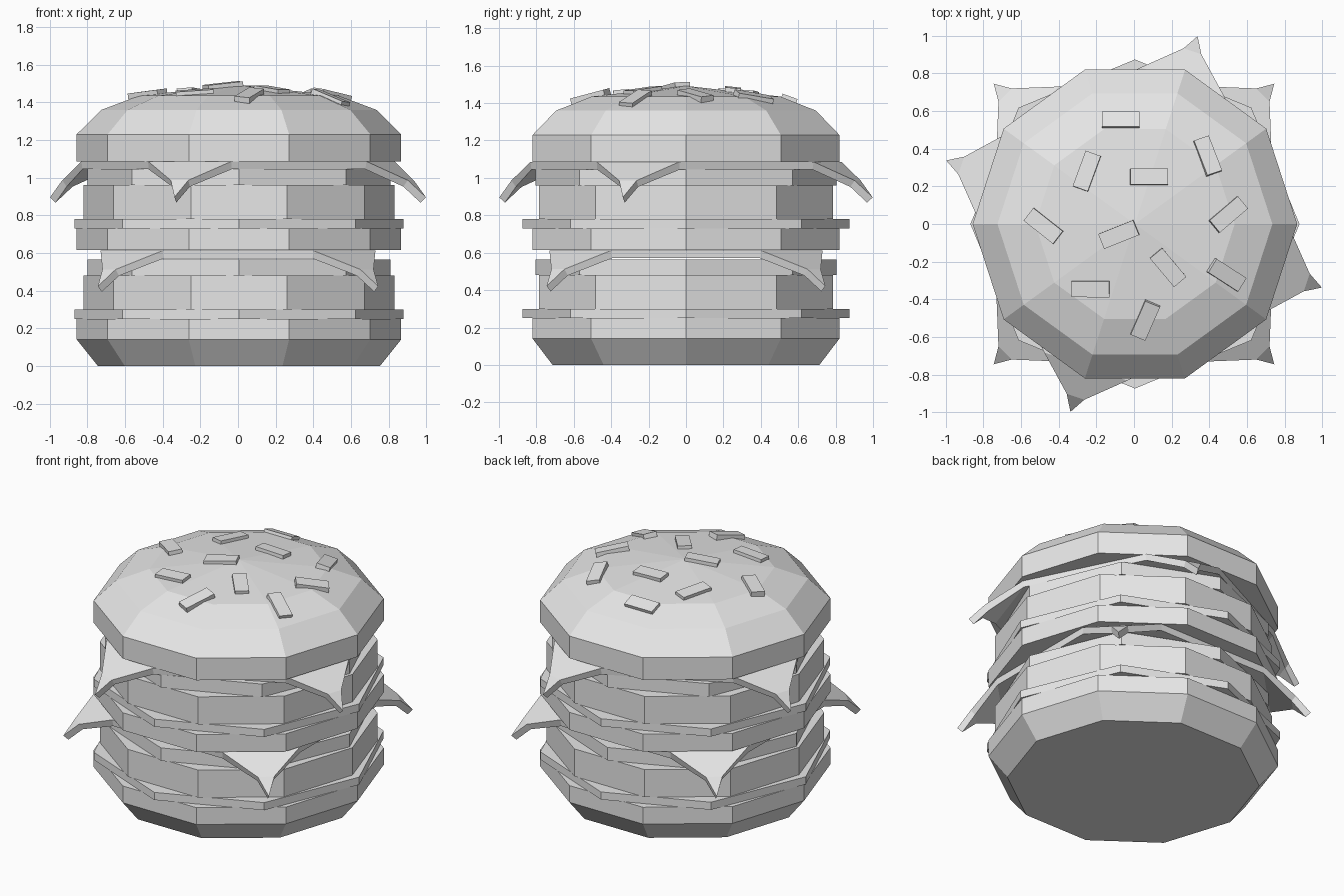
import bpy
import bmesh
import math
from mathutils import Matrix, Vector

cube = bpy.data.objects.get("Cube")
if cube:
    bpy.data.objects.remove(cube, do_unlink=True)

GREY = (0.8, 0.8, 0.8, 1)
mat = bpy.data.materials.new("light_grey")
mat.use_nodes = True
mat.diffuse_color = GREY
mat.node_tree.nodes["Principled BSDF"].inputs["Base Color"].default_value = GREY


def add_object(name, bm):
    bmesh.ops.recalc_face_normals(bm, faces=bm.faces)
    mesh = bpy.data.meshes.new(name)
    bm.to_mesh(mesh)
    bm.free()
    mesh.materials.append(mat)
    obj = bpy.data.objects.new(name, mesh)
    bpy.context.collection.objects.link(obj)
    return obj


def lathe(name, profile, sides=10, apex=None):
    """Stack of polygon rings (radius, z), closed by caps or an apex fan."""
    bm = bmesh.new()
    rings = []
    for r, z in profile:
        rings.append([bm.verts.new((0.005 + r * math.cos(math.tau * i / sides),
                                    r * math.sin(math.tau * i / sides), z))
                      for i in range(sides)])
    for low, high in zip(rings, rings[1:]):
        for i in range(sides):
            j = (i + 1) % sides
            bm.faces.new((low[i], low[j], high[j], high[i]))
    bm.faces.new(rings[0])
    if apex is None:
        bm.faces.new(rings[-1])
    else:
        tip = bm.verts.new((0.005, 0, apex))
        for i in range(sides):
            bm.faces.new((rings[-1][i], rings[-1][(i + 1) % sides], tip))
    return add_object(name, bm)


def cheese(name, z, angle):
    """Square slice whose four corners fold down in two steps."""
    bm = bmesh.new()
    outline = []
    for k in range(4):
        rot = Matrix.Rotation(k * math.pi / 2 + angle, 3, 'Z')
        fold, bend, tip = [
            [bm.verts.new(rot @ Vector(p) + Vector((0, 0, z))) for p in row]
            for row in (((0.73, 0.4, 0), (0.4, 0.73, 0)),
                        ((0.72, 0.65, -0.1), (0.65, 0.72, -0.1)),
                        ((0.745, 0.745, -0.19),))]
        bm.faces.new((fold[0], bend[0], bend[1], fold[1]))
        bm.faces.new((bend[0], tip[0], bend[1]))
        outline += fold
    bm.faces.new(outline)
    obj = add_object(name, bm)
    solid = obj.modifiers.new("thickness", 'SOLIDIFY')
    solid.thickness = 0.042
    solid.offset = -1


# Buns
lathe("bottom_bun", [(0.75, 0), (0.862, 0.14), (0.862, 0.25)])
lathe("middle_bun", [(0.862, 0.615), (0.862, 0.73)])
DOME = [(0.862, 1.23), (0.73, 1.36), (0.53, 1.435)]
APEX = 1.492
lathe("top_bun", [(0.862, 1.085)] + DOME, apex=APEX)

# Fillings, repeated for the lower and upper half
for half, z in (("lower", 0.25), ("upper", 0.73)):
    lathe(half + "_lettuce", [(0.874, z), (0.874, z + 0.05)], sides=8)
    lathe(half + "_patty", [(0.825, z + 0.05), (0.825, z + 0.23)])
    lathe(half + "_tomato", [(0.805, z + 0.23), (0.805, z + 0.315)], sides=8)
cheese("lower_cheese", 0.612, 0)
cheese("upper_cheese", 1.086, math.radians(26.3))


# Sesame seeds lying on the dome
def dome_point(x, y):
    sector = math.pi / 5
    a = math.atan2(y, x) % sector - sector / 2
    r = math.hypot(x, y) * math.cos(a) / math.cos(sector / 2)
    steps = [(0, APEX)] + DOME[::-1]
    for (r0, z0), (r1, z1) in zip(steps, steps[1:]):
        if r <= r1:
            return Vector((x, y, z0 + (z1 - z0) * (r - r0) / (r1 - r0)))
    return Vector((x, y, DOME[0][1]))


SEEDS = [(-0.07, 0.55, 0), (-0.25, 0.28, 70), (0.08, 0.25, 0),
         (0.39, 0.36, -70), (0.5, 0.05, 40), (-0.48, -0.01, -38),
         (-0.08, -0.055, 22), (0.18, -0.23, -50), (0.49, -0.27, -32),
         (-0.23, -0.345, 0), (0.06, -0.51, 67)]
for n, (x, y, deg) in enumerate(SEEDS):
    e = 0.06
    dx = dome_point(x + e, y) - dome_point(x - e, y)
    dy = dome_point(x, y + e) - dome_point(x, y - e)
    tilt = Vector((0, 0, 1)).rotation_difference(dx.cross(dy))
    place = (Matrix.Translation(dome_point(x, y)) @ tilt.to_matrix().to_4x4()
             @ Matrix.Rotation(math.radians(deg), 4, 'Z')
             @ Matrix.Diagonal((0.2, 0.085, 0.04, 1)))
    bm = bmesh.new()
    bmesh.ops.create_cube(bm, size=1, matrix=place)
    add_object(f"sesame_seed_{n + 1}", bm)
